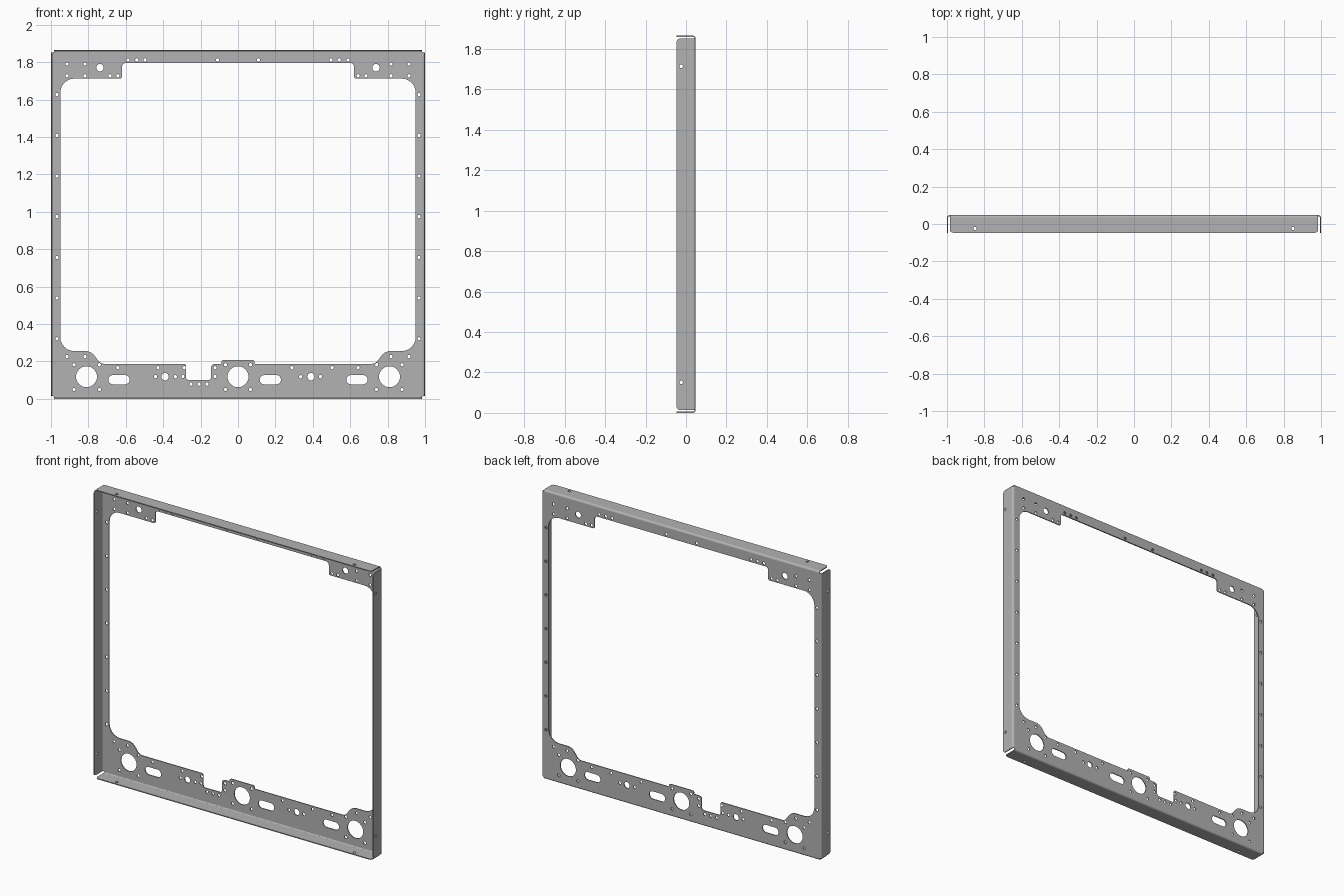
import bpy, bmesh
from math import cos, sin, pi
from mathutils import Matrix, Vector

if "Cube" in bpy.data.objects:
    bpy.data.objects.remove(bpy.data.objects["Cube"])

H, D = 1.866, 0.047      # height, half depth
T, R = 0.006, 0.012      # sheet thickness, bend radius
X, Y, Z = Vector((1, 0, 0)), Vector((0, 1, 0)), Vector((0, 0, 1))

steel = bpy.data.materials.new("grey_steel")
steel.use_nodes = True
steel.diffuse_color = (0.45, 0.45, 0.45, 1)
steel.node_tree.nodes["Principled BSDF"].inputs["Base Color"].default_value = (0.45, 0.45, 0.45, 1)


def circle(x, y, r, n=16):
    return [(x + r * cos(2 * pi * i / n), y + r * sin(2 * pi * i / n)) for i in range(n)]


def slot(x, y, half, r, n=8):
    right = [(x + half + r * cos(a), y + r * sin(a)) for a in (pi * (i / n - 0.5) for i in range(n + 1))]
    return right + [(2 * x - px, 2 * y - py) for px, py in right]


def fillet(corners, n=6):
    """Round each (x, y, radius) corner of a closed outline."""
    out = []
    for i, (x, y, r) in enumerate(corners):
        p = Vector((x, y))
        a = (Vector(corners[i - 1][:2]) - p).normalized()
        b = (Vector(corners[(i + 1) % len(corners)][:2]) - p).normalized()
        if r == 0:
            out.append((x, y))
            continue
        half = a.angle(b) / 2
        m = (a + b).normalized()
        c = p + m * (r / sin(half))
        sweep = pi / 2 - half
        side = (a - m * a.dot(m)).normalized()
        for k in range(n + 1):
            t = sweep * (1 - 2 * k / n)
            q = c + r * (side * sin(t) - m * cos(t))
            out.append((q.x, q.y))
    return out


def sheet(loops, origin, u, v):
    """Flat sheet with holes: first loop is the outline."""
    cu = bpy.data.curves.new("outline", "CURVE")
    cu.dimensions, cu.fill_mode, cu.extrude = "2D", "BOTH", T / 2
    for loop in loops:
        s = cu.splines.new("POLY")
        s.points.add(len(loop) - 1)
        for pt, (x, y) in zip(s.points, loop):
            pt.co = (x, y, 0, 1)
        s.use_cyclic_u = True
    ob = bpy.data.objects.new("outline", cu)
    bpy.context.collection.objects.link(ob)
    dg = bpy.context.evaluated_depsgraph_get()
    me = bpy.data.meshes.new_from_object(ob.evaluated_get(dg))
    bpy.data.objects.remove(ob)
    bpy.data.curves.remove(cu)
    m = Matrix((u, v, u.cross(v))).transposed().to_4x4()
    m.translation = origin
    me.transform(m)
    bm = bmesh.new()
    bm.from_mesh(me)
    bpy.data.meshes.remove(me)
    return bm


def add_bend(bm, centre, out, along, half, n=6):
    """Quarter-round bend joining the plate to a flange."""
    arc = [(rad, pi / 2 * k / n) for rad, ks in ((R, range(n + 1)), (R - T, range(n, -1, -1))) for k in ks]
    rings = [[bm.verts.new(centre + along * e + rad * (out * cos(a) + Y * sin(a))) for rad, a in arc]
             for e in (-half, half)]
    faces = [bm.faces.new((rings[0][i - 1], rings[0][i], rings[1][i], rings[1][i - 1])) for i in range(len(arc))]
    for k in range(n):
        for ring in rings:
            faces.append(bm.faces.new((ring[k], ring[k + 1], ring[-k - 2], ring[-k - 1])))
    bmesh.ops.recalc_face_normals(bm, faces=faces)


def finish(bm, name):
    bmesh.ops.remove_doubles(bm, verts=bm.verts, dist=0.00005)
    me = bpy.data.meshes.new(name)
    bm.to_mesh(me)
    bm.free()
    me.materials.clear()
    me.materials.append(steel)
    for p in me.polygons:
        p.material_index = 0
    ob = bpy.data.objects.new(name, me)
    bpy.context.collection.objects.link(ob)
    bpy.ops.object.select_all(action="DESELECT")
    ob.select_set(True)
    bpy.context.view_layer.objects.active = ob
    bpy.ops.object.shade_smooth_by_angle(angle=pi / 6)


def mirror(points):
    return [(s * x, z) for x, z in points for s in (-1, 1)]


# Back plate: outer edge and shaped window
w = 1 - R
outer = [(-w, R), (w, R), (w, H - R), (-w, H - R)]
left_low = [(-0.95, 0.255, 0.075), (-0.785, 0.255, 0.06), (-0.735, 0.187, 0.04)]
left_top = [(-0.62, 1.795, 0.02), (-0.62, 1.712, 0.012), (-0.95, 1.712, 0.075)]
notch = [(-0.278, 0.187, 0.012), (-0.278, 0.1, 0.015), (-0.144, 0.1, 0.015), (-0.144, 0.187, 0.02)]
tab = [(-0.088, 0.187, 0.005), (-0.088, 0.207, 0.01), (0.088, 0.207, 0.01), (0.088, 0.187, 0.005)]


def flip(corners):
    return [(-x, z, r) for x, z, r in reversed(corners)]


window = fillet(left_low + notch + tab + flip(left_low) + flip(left_top) + left_top)

# Large holes, slots and medium holes
holes = [circle(x, 0.118, 0.056, 32) for x in (-0.81, 0, 0.81)]
holes += [slot(x, 0.102, 0.032, 0.025) for x in (-0.636, 0.173, 0.636)]
holes += [circle(x, z, 0.02) for x, z in mirror([(0.39, 0.118), (0.738, 1.77)])]

# Small holes: mirrored pairs, then the uneven ones along the bottom
rows = [(0.225, (0.914, 0.818)), (0.182, (0.877, 0.741, 0.067)), (0.05, (0.877, 0.741, 0.067)),
        (0.166, (0.642, 0.288)), (0.118, (0.335, 0.441)), (0.018, (0.982,)),
        (1.79, (0.914, 0.818)), (1.727, (0.914, 0.818, 0.684, 0.642)),
        (1.812, (0.588, 0.541, 0.497, 0.109))]
small = mirror([(x, z) for z, xs in rows for x in xs])
small += mirror([(0.968, 0.321 + 0.2175 * i) for i in range(7)])
small += [(x, 0.166) for x in (-0.428, -0.123, 0.503)]
small += [(x, 0.12) for x in (-0.294, -0.123)]
small += [(x, 0.078) for x in (-0.251, -0.208, -0.166)]
# Corner holes would cross the bend, so keep them inside the plate
small = [(x, z) for x, z in small if abs(x) < 0.98]
holes += [circle(x, z, 0.009, 12) for x, z in small]
finish(sheet([outer, window] + holes, Vector((0, D - T / 2, 0)), X, Z), "back_plate")


# Four folded flanges, each with a bend and two screw holes
def flange(name, mid, out, along, half, hole_at):
    front = 2 * D - R
    shape = fillet([(-half, 0, 0), (half, 0, 0), (half, front, 0.018), (-half, front, 0.018)])
    loops = [shape] + [circle(s * hole_at, D - R + 0.024, 0.009, 12) for s in (-1, 1)]
    start = Vector(mid) + Y * (D - R)
    bm = sheet(loops, start - out * (T / 2), along, -Y)
    add_bend(bm, start - out * R, out, along, half)
    finish(bm, name)


flange("top_flange", (0, 0, H), Z, X, 0.985, 0.85)
flange("bottom_flange", (0, 0, 0), -Z, X, 0.985, 0.85)
flange("left_flange", (1, 0, H / 2), X, Z, H / 2 - 0.014, 0.782)
flange("right_flange", (-1, 0, H / 2), -X, Z, H / 2 - 0.014, 0.782)
